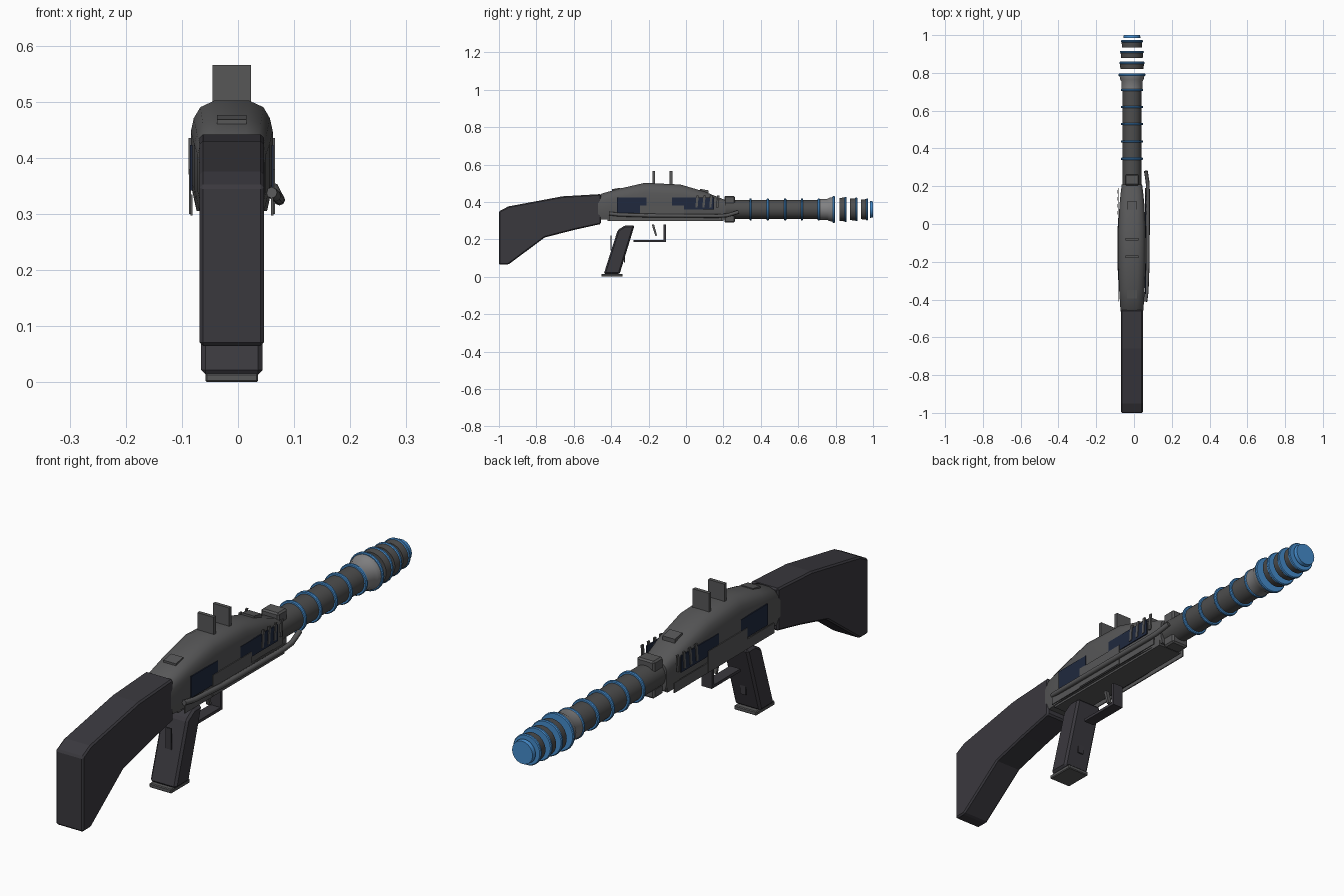
import bpy, bmesh, math
from mathutils import Vector

if "Cube" in bpy.data.objects:
    bpy.data.objects.remove(bpy.data.objects["Cube"])

CX, BZ = -0.011, 0.36      # gun centre plane, barrel axis height


def mat(name, r, g, b):
    m = bpy.data.materials.new(name)
    m.diffuse_color = (r, g, b, 1)
    m.use_nodes = True
    m.node_tree.nodes["Principled BSDF"].inputs["Base Color"].default_value = m.diffuse_color
    return m


GREY = mat("gunmetal", 0.095, 0.095, 0.097)
BARREL = mat("barrel_grey", 0.075, 0.075, 0.075)
STOCK = mat("charcoal", 0.042, 0.040, 0.048)
BLUE = mat("bright_blue", 0.06, 0.26, 0.60)
NAVY = mat("navy", 0.014, 0.022, 0.048)
SILVER = mat("light_grey", 0.22, 0.22, 0.225)


def finish(name, bm, material, bevel=0, smooth=None):
    bmesh.ops.recalc_face_normals(bm, faces=bm.faces)
    me = bpy.data.meshes.new(name)
    bm.to_mesh(me)
    bm.free()
    me.materials.append(material)
    ob = bpy.data.objects.new(name, me)
    bpy.context.collection.objects.link(ob)
    if bevel:
        b = ob.modifiers.new("bevel", 'BEVEL')
        b.width, b.segments = bevel, 1
    if smooth:
        bpy.ops.object.select_all(action='DESELECT')
        ob.select_set(True)
        bpy.context.view_layer.objects.active = ob
        bpy.ops.object.shade_smooth_by_angle(angle=math.radians(smooth))
    return ob


def loft(name, rings, material, **kw):
    bm = bmesh.new()
    vs = [[bm.verts.new(p) for p in r] for r in rings]
    n = len(rings[0])
    for a, b in zip(vs, vs[1:]):
        for i in range(n):
            bm.faces.new((a[i], a[(i + 1) % n], b[(i + 1) % n], b[i]))
    bm.faces.new(vs[0])
    bm.faces.new(vs[-1])
    return finish(name, bm, material, **kw)


def prism(name, yz, half, material, x=CX, **kw):
    """Side profile (y, z) extruded across x."""
    return loft(name, [[(x + s * half, y, z) for y, z in yz] for s in (-1, 1)], material, **kw)


def box(name, y0, y1, z0, z1, half, material, x=CX, **kw):
    return prism(name, [(y0, z0), (y1, z0), (y1, z1), (y0, z1)], half, material, x, **kw)


def lathe(name, prof, material, n=32):
    """Profile (y, radius) turned round the barrel axis."""
    rings = [[(CX + r * math.cos(2 * math.pi * i / n), y, BZ + r * math.sin(2 * math.pi * i / n))
              for i in range(n)] for y, r in prof]
    return loft(name, rings, material, smooth=40)


def blue_ring(y, r, w=0.012):
    lathe("blue_ring", [(y - w / 2, r - 0.003), (y - w / 4, r), (y + w / 4, r), (y + w / 2, r - 0.003)], BLUE)


# Shoulder stock
prism("stock", [(-1, 0.065), (-0.95, 0.065), (-0.755, 0.21), (-0.6, 0.25), (-0.455, 0.282),
                (-0.455, 0.442), (-0.66, 0.43), (-0.95, 0.376), (-1, 0.35)], 0.0575, STOCK, bevel=0.006)

# Receiver, lofted along y: (y, top z, half width)
rings = []
for y, top, w in [(-0.47, 0.425, 0.058), (-0.45, 0.445, 0.061), (-0.36, 0.47, 0.067), (-0.22, 0.502, 0.073),
                  (-0.03, 0.493, 0.073), (0.10, 0.455, 0.066), (0.16, 0.43, 0.06), (0.21, 0.41, 0.054)]:
    h = top - 0.305
    half = [(w * 0.86, 0.305), (w, 0.305 + 0.25 * h), (w, 0.305 + 0.72 * h),
            (w * 0.93, 0.305 + 0.84 * h), (w * 0.77, 0.305 + 0.94 * h), (w * 0.42, top)]
    rings.append([(CX + a, y, z) for a, z in half] + [(CX - a, y, z) for a, z in reversed(half)])
loft("receiver", rings, GREY, smooth=35)
box("receiver_floor", -0.42, 0.2, 0.297, 0.318, 0.052, GREY)

# Side plates, navy panels and vent fins on both sides
for s in (-1, 1):
    def plate(name, y0, y1, z0, z1, off, m):
        box(name, y0, y1, z0, z1, 0.002, m, x=CX + s * off)
    plate("rear_panel", -0.37, -0.21, 0.342, 0.423, 0.0725, NAVY)
    plate("front_panel", -0.075, 0.15, 0.36, 0.423, 0.0725, NAVY)
    plate("cover_plate", -0.245, -0.01, 0.30, 0.38, 0.0745, GREY)
    plate("lower_plate", -0.41, 0.19, 0.297, 0.335, 0.072, GREY)
    for i in range(4):
        y = 0.05 + i * 0.037
        prism("vent_fin", [(y, 0.37), (y + 0.012, 0.37), (y + 0.018, 0.435), (y + 0.006, 0.435)],
              0.003, GREY, x=CX + s * 0.074)

# Sight plates and small top plates
for y in (-0.173, -0.08):
    box("sight_plate", y - 0.007, y + 0.007, 0.485, 0.565, 0.034, GREY)
prism("rear_top_plate", [(-0.395, 0.455), (-0.35, 0.465), (-0.35, 0.476), (-0.395, 0.468)], 0.026, GREY)
prism("front_top_plate", [(0.075, 0.455), (0.12, 0.44), (0.12, 0.462), (0.075, 0.47)], 0.026, GREY)

# Barrel clamp blocks
box("upper_clamp", 0.205, 0.262, 0.385, 0.432, 0.037, GREY, bevel=0.006)
box("lower_clamp", 0.205, 0.262, 0.29, 0.33, 0.037, GREY, bevel=0.006)

# Barrel with blue rings
lathe("barrel", [(0.15, 0.05), (0.71, 0.05)], BARREL)
for y in (0.345, 0.437, 0.53, 0.62, 0.71):
    blue_ring(y, 0.059)
lathe("muzzle_sleeve", [(0.705, 0.056), (0.755, 0.056), (0.765, 0.062), (0.785, 0.066)], SILVER)
blue_ring(0.79, 0.072)

# Separate muzzle discs, shrinking forward
for y, r in ((0.82, 0.067), (0.878, 0.063), (0.935, 0.058)):
    lathe("muzzle_disc", [(y, r - 0.006), (y + 0.03, r - 0.003)], BARREL)
    blue_ring(y + 0.033, r)
lathe("muzzle_cap", [(0.985, 0.045), (1.0, 0.043)], BLUE)

# Pistol grip with foot and thin strips
prism("grip", [(-0.44, 0.014), (-0.355, 0.014), (-0.275, 0.275), (-0.325, 0.275), (-0.365, 0.25)],
      0.055, STOCK, bevel=0.008)
box("grip_foot", -0.452, -0.34, 0, 0.016, 0.047, GREY, bevel=0.003)
box("grip_rear_strip", -0.404, -0.398, 0.14, 0.22, 0.012, STOCK)
box("grip_front_strip", -0.332, -0.326, 0.075, 0.2, 0.012, STOCK)

# Trigger and guard
box("guard_bar", -0.28, -0.108, 0.185, 0.196, 0.022, STOCK)
box("guard_post", -0.121, -0.108, 0.19, 0.278, 0.022, STOCK)
prism("trigger", [(-0.183, 0.278), (-0.17, 0.278), (-0.155, 0.22), (-0.163, 0.216)], 0.008, GREY)

# Right side rail rod
cu = bpy.data.curves.new("side_rail", 'CURVE')
cu.dimensions = '3D'
cu.bevel_depth, cu.bevel_resolution, cu.use_fill_caps = 0.010, 2, True
pts = [(0.060, -0.41, 0.338), (0.067, -0.36, 0.332), (0.073, -0.2, 0.327), (0.074, 0.17, 0.325),
       (0.072, 0.22, 0.328), (0.063, 0.28, 0.346)]
sp = cu.splines.new('POLY')
sp.points.add(len(pts) - 1)
for p, c in zip(sp.points, pts):
    p.co = (*c, 1)
cu.materials.append(GREY)
bpy.context.collection.objects.link(bpy.data.objects.new("side_rail", cu))
